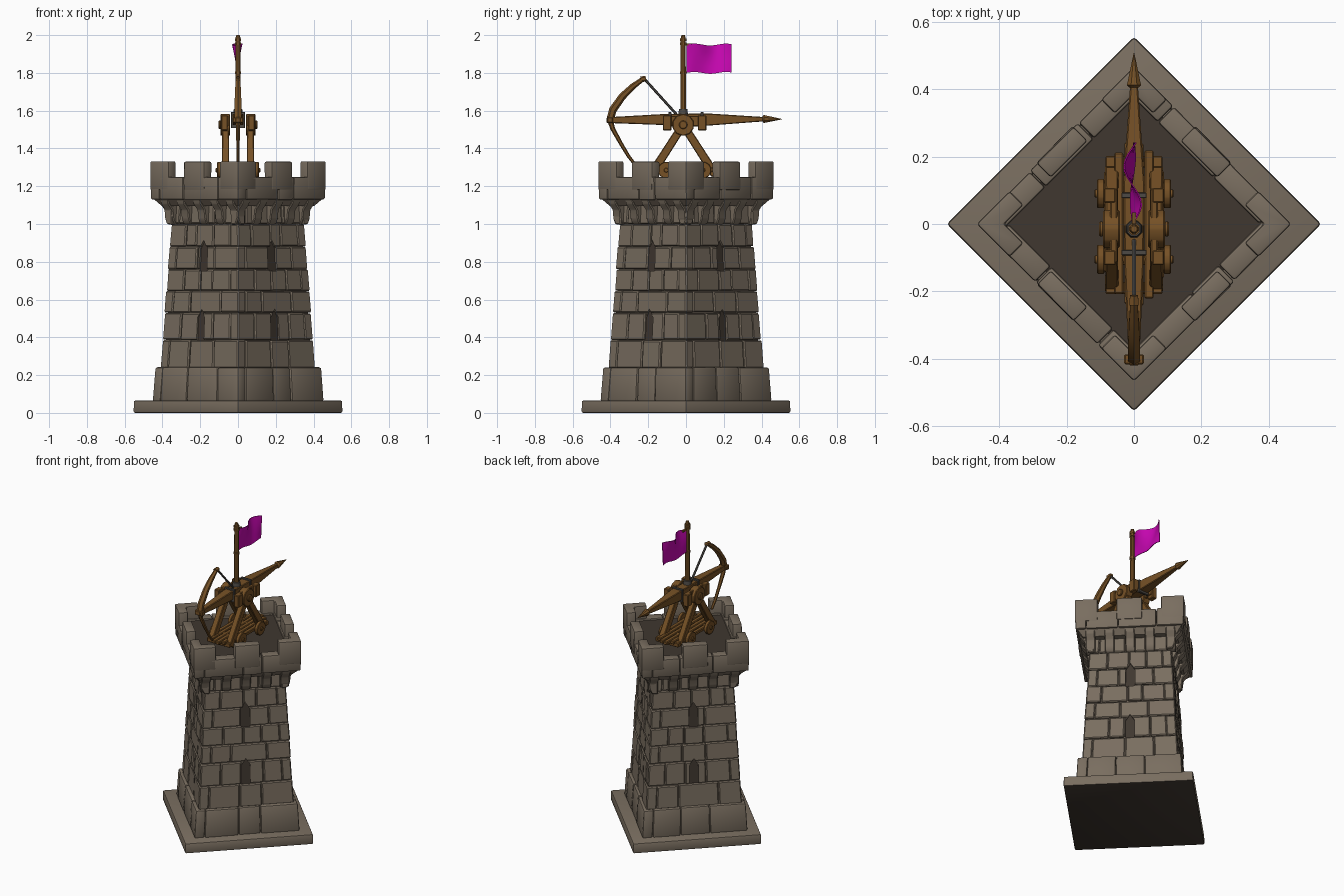
import bpy, bmesh, math, random
from mathutils import Vector

if "Cube" in bpy.data.objects:
    bpy.data.objects.remove(bpy.data.objects["Cube"])

random.seed(7)
R2 = math.sqrt(2)
U = random.uniform


def material(name, col):
    m = bpy.data.materials.new(name)
    m.diffuse_color = (*col, 1)
    m.use_nodes = True
    m.node_tree.nodes["Principled BSDF"].inputs["Base Color"].default_value = m.diffuse_color
    return m


STONE = material("grey brown stone", (0.192, 0.155, 0.116))
DARK = material("dark brown stone", (0.050, 0.038, 0.029))
WOOD = material("brown wood", (0.180, 0.082, 0.019))
IRON = material("grey iron", (0.075, 0.068, 0.060))
CLOTH = material("magenta cloth", (0.57, 0.002, 0.44))


def finish(bm, name, mat, bevel=0, seg=1, smooth=True):
    bmesh.ops.recalc_face_normals(bm, faces=bm.faces)
    me = bpy.data.meshes.new(name)
    bm.to_mesh(me)
    bm.free()
    ob = bpy.data.objects.new(name, me)
    bpy.context.collection.objects.link(ob)
    me.materials.append(mat)
    bpy.ops.object.select_all(action='DESELECT')
    bpy.context.view_layer.objects.active = ob
    ob.select_set(True)
    if bevel:
        b = ob.modifiers.new("bevel", 'BEVEL')
        b.width, b.segments, b.limit_method = bevel, seg, 'NONE'
        bpy.ops.object.modifier_apply(modifier="bevel")
    if smooth:
        bpy.ops.object.shade_smooth_by_angle(angle=math.radians(32))
    return ob


def P(k, s, d, z):
    """Point on tower side k: s along the wall, d outward, z up."""
    a = math.radians(45 + 90 * k)
    return Vector((math.cos(a) * d - math.sin(a) * s, math.sin(a) * d + math.cos(a) * s, z))


def loft(bm, rings):
    """Closed solid through rings of equal point count."""
    vs = [[bm.verts.new(p) for p in r] for r in rings]
    n = len(vs[0])
    for a, b in zip(vs, vs[1:]):
        for i in range(n):
            bm.faces.new((a[i], a[(i + 1) % n], b[(i + 1) % n], b[i]))
    bm.faces.new(vs[0][::-1])
    bm.faces.new(vs[-1])


def square(h, z):
    return [P(k, h, h, z) for k in range(4)]


def stone(bm, k, f0, f1, z0, z1, h0, h1, depth, jit=0.004):
    o = U(-jit, jit)
    loft(bm, [[P(k, f0 * h, h + o + U(-jit, jit) / 2, z), P(k, f1 * h, h + o + U(-jit, jit) / 2, z),
               P(k, f1 * h, h - depth, z), P(k, f0 * h, h - depth, z)] for z, h in ((z0, h0), (z1, h1))])


def course(bm, z0, z1, h0, h1, depth, n, flip=0, jit=0.003):
    """One ring of stones; corners interlock, alternating with flip."""
    g = 0.0015 / h0
    for k in range(4):
        e = depth / h0
        a, b = (-1, 1 - e) if flip else (-1 + e, 1)
        cuts = [a] + [a + (b - a) * (i + U(-0.25, 0.25)) / n for i in range(1, n)] + [b]
        for c, d in zip(cuts, cuts[1:]):
            stone(bm, k, c + g, d - (0 if d == b else g), z0 + U(0, .003), z1 - U(0, .003), h0, h1, depth, jit)


def tube(bm, pts, radii, n=8, sx=1.0):
    """Tapered bar along a path; n=4 gives a square beam, sx scales its x width."""
    pts = [Vector(p) for p in pts]
    rings = []
    for i, p in enumerate(pts):
        t = (pts[min(i + 1, len(pts) - 1)] - pts[max(i - 1, 0)]).normalized()
        u = Vector((1, 0, 0)) if abs(t.x) < 0.9 else Vector((0, 1, 0))
        v = t.cross(u).normalized()
        u = v.cross(t)
        f = radii[i] / math.cos(math.pi / n)
        rings.append([p + u * f * sx * math.cos((j + .5) * 2 * math.pi / n)
                      + v * f * math.sin((j + .5) * 2 * math.pi / n) for j in range(n)])
    loft(bm, rings)


def box(bm, c, s):
    x, y, z = (v / 2 for v in s)
    loft(bm, [[Vector(c) + Vector(q) for q in ((-x, -y, w), (x, -y, w), (x, y, w), (-x, y, w))] for w in (-z, z)])


# --- base slab (dark underside) and plinth
bm = bmesh.new()
loft(bm, [square(0.393, 0), square(0.392, 0.066)])
slab = finish(bm, "base_slab", STONE, 0.008, 2)
slab.data.materials.append(DARK)
for p in slab.data.polygons:
    p.material_index = 1 if p.normal.z < -0.9 else 0
bm = bmesh.new()
course(bm, 0.06, 0.243, 0.322, 0.312, 0.06, 3)
finish(bm, "plinth_stones", STONE, 0.010, 2)


# --- tower body: core and courses of stones with window slits
def wall(z):
    return (0.413 - (z - 0.24) * 0.058 / 0.76) / R2


bm = bmesh.new()
loft(bm, [square(0.305, 0.05), square(0.300, 0.225), square(wall(.235) - .014, 0.235), square(wall(1.12) - .014, 1.12)])
finish(bm, "tower_core", STONE, smooth=False)
bm = bmesh.new()
zs = [0.235, 0.385, 0.53, 0.645, 0.76, 0.88, 1.0, 1.12]
for i, (z0, z1) in enumerate(zip(zs, zs[1:])):
    course(bm, z0, z1, wall(z0), wall(z1), 0.06, 4 if i % 2 else 3, i % 2)
body = finish(bm, "wall_stones", STONE, 0.006, 1)


def slit(bm, k, zb, w, d0, d1, zt):
    out = [(-w, zb), (w, zb), (w, zt - .045), (0, zt), (-w, zt - .045)]
    loft(bm, [[P(k, s, wall(z) + d, z) for s, z in out] for d in (d0, d1)])


cut, dark = bmesh.new(), bmesh.new()
for k in range(4):
    for zb in (0.385, 0.75):
        slit(cut, k, zb, 0.028, -0.0125, 0.05, zb + 0.165)
        slit(dark, k, zb - .004, 0.032, -0.018, -0.011, zb + 0.170)
cutter = finish(cut, "slit_cutter", DARK, smooth=False)
finish(dark, "window_slits", DARK, smooth=False)
bo = body.modifiers.new("slits", 'BOOLEAN')
bo.object, bo.operation, bo.solver = cutter, 'DIFFERENCE', 'EXACT'
bpy.context.view_layer.objects.active = body
bpy.ops.object.modifier_apply(modifier="slits")
bpy.data.objects.remove(cutter)

# --- corbels under the parapet
bm = bmesh.new()
prof = [(0.22, 0.995), (0.258, 1.0), (0.272, 1.03), (0.277, 1.075), (0.306, 1.105), (0.315, 1.15), (0.22, 1.15)]
for k in range(4):
    for i in range(5):
        s = -0.244 + 0.122 * i + U(-.006, .006)
        loft(bm, [[P(k, s + w, d, z) for d, z in prof] for w in (-0.029, 0.029)])
finish(bm, "corbels", STONE, 0.005)

# --- parapet ring, merlons and floor
H, T = 0.330, 0.066
bm = bmesh.new()
loft(bm, [square(0.285, 1.095), square(0.318, 1.135), square(0.318, 1.15)])
finish(bm, "parapet_underside", STONE, smooth=False)
bm = bmesh.new()
course(bm, 1.128, 1.25, H - .002, H, T, 3, 0, 0.002)
M = 0.058
for k in range(4):
    stone(bm, k, -0.077 / H, 0.077 / H, 1.18, 1.33, H + .002, H, M, 0.003)
    c = 0.192  # L-shaped corner merlon
    ell = [(c, H), (H, H), (H, c), (H - M, c), (H - M, H - M), (c, H - M)]
    loft(bm, [[P(k, s, d, z) for s, d in ell] for z in (1.18, 1.332)])
finish(bm, "parapet_and_merlons", STONE, 0.008, 2)
bm = bmesh.new()
loft(bm, [square(0.285, 1.15), square(0.285, 1.238)])
finish(bm, "roof_floor", DARK, smooth=False)

# --- carriage: deck planks, cross beams, wheels
bm = bmesh.new()
for x, l in ((-.075, .15), (-.045, .21), (-.015, .24), (.015, .24), (.045, .22), (.075, .16)):
    box(bm, (x, U(-.01, .01), 1.288 + U(-.003, .003)), (.027, 2 * l, .022))
for y in (-.19, -.105, .09, .185):
    box(bm, (0, y, 1.275), (.17, .035, .03))
finish(bm, "carriage", WOOD, 0.004)
bm = bmesh.new()
for y in (-.105, .09):
    tube(bm, [(-.118, y, 1.285), (.118, y, 1.285)], [.012] * 2)
    for x in (-1, 1):
        tube(bm, [(x * .088, y, 1.285), (x * .110, y, 1.285)], [.043] * 2, 12)
finish(bm, "wheels", WOOD, 0.003)

# --- crossed legs and pivot drums
HY, HZ = -.015, 1.525
bm = bmesh.new()
for x in (-.066, .066):
    for y in (-.185, .155):
        tube(bm, [(x, y, 1.26), (x, HY, HZ)], [.023, .021], 4, 0.85)
finish(bm, "support_legs", WOOD, 0.004)
bm = bmesh.new()
for x in (-1, 1):
    tube(bm, [(x * .042, HY, HZ), (x * .092, HY, HZ)], [.056] * 2, 10)
    box(bm, (x * .072, HY + .10, 1.535), (.035, .045, .08))
    box(bm, (x * .072, HY - .085, 1.535), (.035, .045, .08))
    box(bm, (x * .06, HY + .01, 1.545), (.022, .22, .055))
    tube(bm, [(x * .09, HY, HZ), (x * .104, HY, HZ)], [.022] * 2, 10)
finish(bm, "pivot_drums", WOOD, 0.004)
bm = bmesh.new()
for y in (-.085, .085):
    box(bm, (0, y, 1.55), (.075, .016, .085))
tube(bm, [(0, HY, 1.575), (0, HY, 1.61)], [.026, .022], 8)
finish(bm, "iron_fittings", IRON, 0.002)

# --- beam with pointed bolt
bm = bmesh.new()
tube(bm, [(0, -.42, 1.55), (0, -.12, 1.553), (0, .12, 1.553), (0, .42, 1.555)], [.015, .029, .032, .011], 4)
box(bm, (0, -.402, 1.55), (.058, .03, .03))
finish(bm, "firing_beam", WOOD, 0.004)
bm = bmesh.new()
tube(bm, [(0, .405, 1.556), (0, .412, 1.556), (0, .508, 1.555)], [.013, .021, .001], 8)
finish(bm, "bolt_tip", WOOD)

# --- bow limbs and string
up = [(-.402, .0), (-.387, .055), (-.337, .125), (-.282, .178), (-.222, .222)]
low = [(-.402, .0), (-.388, .045), (-.35, .115), (-.305, .19), (-.27, .235)]
bm = bmesh.new()
tube(bm, [(0, y, 1.55 + z) for y, z in up], [.017, .018, .017, .014, .010], 6)
tube(bm, [(0, y, 1.55 - z) for y, z in low], [.013, .011, .009, .008, .007], 6)
tube(bm, [(0, -.240, 1.765), (0, -.212, 1.770)], [.014, .012], 6)
finish(bm, "bow_limbs", WOOD)
bm = bmesh.new()
tube(bm, [(0, -.222, 1.77), (0, -.05, 1.58)], [.006] * 2, 6)
finish(bm, "bow_string", IRON)

# --- flag pole and waving flag
bm = bmesh.new()
tube(bm, [(0, HY, 1.54), (0, HY, 1.985), (0, HY, 2.0)], [.015, .013, .009], 8)
for z in (1.80, 1.955, 1.975):
    tube(bm, [(0, HY, z - .007), (0, HY, z + .007)], [.017] * 2, 8)
box(bm, (0, .012, 1.95), (.012, .045, .012))
finish(bm, "flag_pole", WOOD)
bm = bmesh.new()
rings = []
for i in range(15):
    t = i / 14
    dz = .005 * math.sin(t * 9)
    row = [((.010 * math.sin(t * 7) + .016 * (q - .5) * 2 * math.sin(t * 6.5) - .004), .002 + .24 * t,
            1.80 + .15 * q + dz) for q in (0, .25, .5, .75, 1)]
    rings.append([Vector(p) + Vector((.002, 0, 0)) for p in row] + [Vector(p) - Vector((.002, 0, 0)) for p in row[::-1]])
loft(bm, rings)
finish(bm, "flag", CLOTH)
